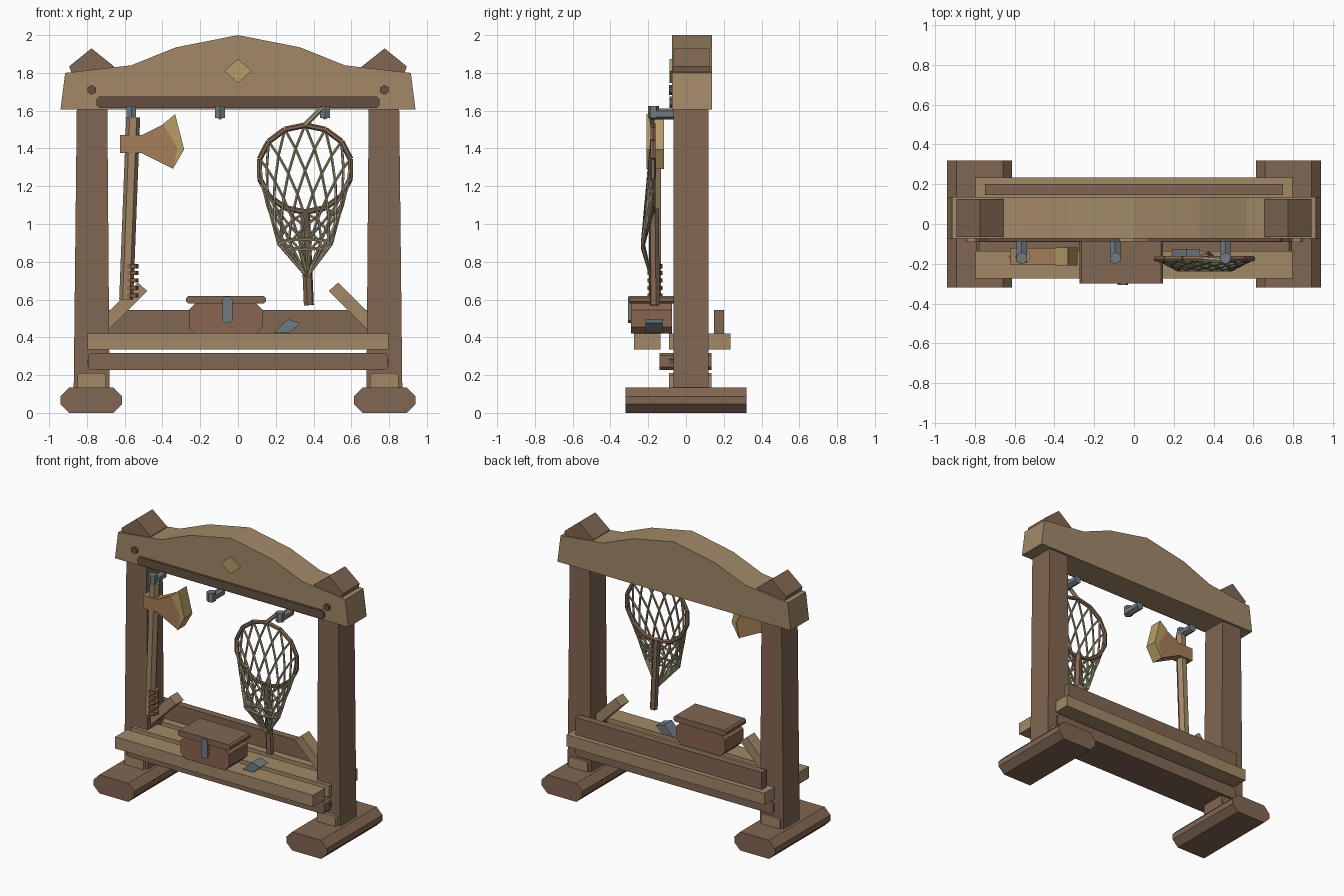
import bpy, bmesh, math
from mathutils import Vector, Matrix

if "Cube" in bpy.data.objects:
    bpy.data.objects.remove(bpy.data.objects["Cube"])


def mat(name, r, g, b):
    m = bpy.data.materials.new(name)
    m.diffuse_color = (r, g, b, 1)
    m.use_nodes = True
    m.node_tree.nodes["Principled BSDF"].inputs["Base Color"].default_value = m.diffuse_color
    return m


LIGHT = mat("light_wood", 0.36, 0.25, 0.14)
DARK = mat("dark_wood", 0.22, 0.135, 0.085)
DEEP = mat("deep_wood", 0.13, 0.08, 0.05)
RED = mat("red_wood", 0.25, 0.13, 0.08)
IRON = mat("iron", 0.16, 0.2, 0.22)
COPPER = mat("copper", 0.38, 0.21, 0.10)
GOLD = mat("gold", 0.48, 0.34, 0.14)
CORD = mat("cord", 0.36, 0.31, 0.20)


def finish(name, bm, m):
    bmesh.ops.recalc_face_normals(bm, faces=bm.faces)
    me = bpy.data.meshes.new(name)
    bm.to_mesh(me)
    bm.free()
    me.materials.append(m)
    ob = bpy.data.objects.new(name, me)
    bpy.context.collection.objects.link(ob)
    return ob


def prism(name, pts, y0, y1, m, sx=1):
    """Extrude an x-z outline from y0 to y1; sx=-1 mirrors it."""
    bm = bmesh.new()
    a = [bm.verts.new((sx * x, y0, z)) for x, z in pts]
    b = [bm.verts.new((sx * x, y1, z)) for x, z in pts]
    bm.faces.new(a)
    bm.faces.new(b[::-1])
    n = len(pts)
    for i in range(n):
        bm.faces.new((a[i], b[i], b[(i + 1) % n], a[(i + 1) % n]))
    return finish(name, bm, m)


def rect(x0, x1, z0, z1, c=0):
    """Rectangle outline, with corners cut by c when given."""
    if not c:
        return [(x0, z0), (x1, z0), (x1, z1), (x0, z1)]
    return [(x0 + c, z0), (x1 - c, z0), (x1, z0 + c), (x1, z1 - c),
            (x1 - c, z1), (x0 + c, z1), (x0, z1 - c), (x0, z0 + c)]


def rods(name, pairs, r, m, sides=6, r2=None):
    """Straight rods between point pairs, joined in one mesh."""
    bm = bmesh.new()
    for p, q in pairs:
        p, q = Vector(p), Vector(q)
        d = q - p
        mx = Matrix.Translation((p + q) / 2) @ d.to_track_quat('Z', 'Y').to_matrix().to_4x4()
        bmesh.ops.create_cone(bm, cap_ends=True, segments=sides, radius1=r,
                              radius2=r if r2 is None else r2, depth=d.length, matrix=mx)
    return finish(name, bm, m)


# Frame sides, mirrored
for s, side in ((-1, "left"), (1, "right")):
    prism(side + "_foot", rect(0.613, 0.94, 0, 0.135, 0.047), -0.32, 0.32, DARK, s)
    prism(side + "_foot_block", rect(0.70, 0.85, 0.12, 0.21, 0.012), -0.09, 0.135, LIGHT, s)
    prism(side + "_post", [(0.68, 0.12), (0.87, 0.12), (0.853, 1.66), (0.692, 1.66)],
          -0.065, 0.12, DARK, s)
    prism(side + "_post_cap", [(0.88, 1.79), (0.893, 1.835), (0.776, 1.93),
                               (0.657, 1.835), (0.67, 1.79)], -0.065, 0.125, DARK, s)
    prism(side + "_brace", [(0.68, 0.445), (0.48, 0.645), (0.53, 0.69), (0.76, 0.46),
                            (0.76, 0.43)], -0.03, 0.06, LIGHT, s)
    for z in (0.27, 1.71):
        rods(side + "_peg", [((s * 0.775, -0.05, z), (s * 0.775, -0.09, z))], 0.026, DEEP)

# Top beam with trim
half = [(0.94, 1.605), (0.915, 1.80), (0.565, 1.84), (0.33, 1.935)]
prism("top_beam", half + [(0, 2.0)] + [(-x, z) for x, z in half[::-1]], -0.073, 0.137, LIGHT)
prism("beam_strip", rect(-0.75, 0.75, 1.615, 1.675, 0.015), -0.088, -0.06, DEEP)
prism("beam_diamond", [(-0.073, 1.81), (0, 1.747), (0.073, 1.81), (0, 1.873)],
      -0.088, -0.06, GOLD)

# Shelf, lower rail and back board
for i in range(3):
    y = -0.275 + 0.185 * i
    prism("shelf_plank", rect(-0.797, 0.797, 0.335, 0.42), y, y + 0.14, LIGHT)
prism("lower_rail", rect(-0.795, 0.795, 0.227, 0.318, 0.015), -0.14, 0.135, DARK)
prism("back_board", rect(-0.75, 0.75, 0.41, 0.545), 0.147, 0.2, DARK)

# Hooks
for x in (-0.565, -0.095, 0.46):
    rods("hook", [((x, -0.05, 1.582), (x, -0.19, 1.582)),
                  ((x, -0.172, 1.56), (x, -0.172, 1.625))], 0.03, IRON)

# Chest
prism("chest_body", rect(-0.26, 0.13, 0.42, 0.58, 0.035), -0.29, -0.075, RED)
prism("chest_lid", rect(-0.275, 0.147, 0.578, 0.62, 0.012), -0.3, -0.065, DARK)
prism("chest_clasp", rect(-0.083, -0.03, 0.475, 0.615, 0.014), -0.308, -0.28, IRON)

# Stone flake
prism("stone_flake", [(0.19, 0.425), (0.275, 0.425), (0.33, 0.475), (0.265, 0.497)],
      -0.215, -0.125, IRON)

# Axe
rods("axe_handle", [((-0.592, -0.165, 0.6), (-0.555, -0.165, 1.565))], 0.037, LIGHT)
rods("axe_grip_wraps", [((-0.568, -0.165, z), (-0.568, -0.165, z + 0.022))
                        for z in (0.61, 0.65, 0.69, 0.73, 0.765)], 0.04, RED, 8)
prism("axe_head", [(-0.625, 1.375), (-0.51, 1.375), (-0.345, 1.293), (-0.312, 1.40),
                   (-0.335, 1.578), (-0.40, 1.525), (-0.51, 1.47), (-0.625, 1.47)],
      -0.203, -0.122, COPPER)
prism("axe_edge", [(-0.345, 1.29), (-0.285, 1.395), (-0.333, 1.582), (-0.395, 1.53),
                   (-0.32, 1.40)], -0.208, -0.117, GOLD)

# Net: rings blend from the hoop down to the small lower ring
N, LEVELS = 14, 5


def net_point(level, i):
    t = level / LEVELS
    a = math.tau * i / N + math.pi / 2
    rx, rz = 0.247 - 0.107 * t, 0.23 - 0.203 * t
    return (0.355 + rx * math.cos(a), -0.175 - 0.055 * t, 1.293 - 0.4 * t + rz * math.sin(a))


def ring(level):
    return [(net_point(level, i), net_point(level, i + 1)) for i in range(N)]


rods("net_hoop", ring(0), 0.015, DARK)
rods("net_lower_ring", ring(LEVELS), 0.009, CORD, 5)
tip = (0.365, -0.185, 0.72)
mesh_cords = []
for k in range(LEVELS):
    for i in range(N):
        for d in (-0.5, 0.5):
            j = i + 0.5 * (k % 2)
            mesh_cords.append((net_point(k, j), net_point(k + 1, j + d)))
mesh_cords += [(net_point(LEVELS, i + 0.5 * (LEVELS % 2)), tip) for i in range(N)]
rods("net_cords", mesh_cords, 0.0075, CORD, 5)
rods("net_handle", [((0.375, -0.165, 0.57), (0.354, -0.17, 1.08))], 0.027, DARK)
rods("net_hanger", [((0.355, -0.178, 1.525), (0.447, -0.185, 1.615))], 0.014, CORD)
